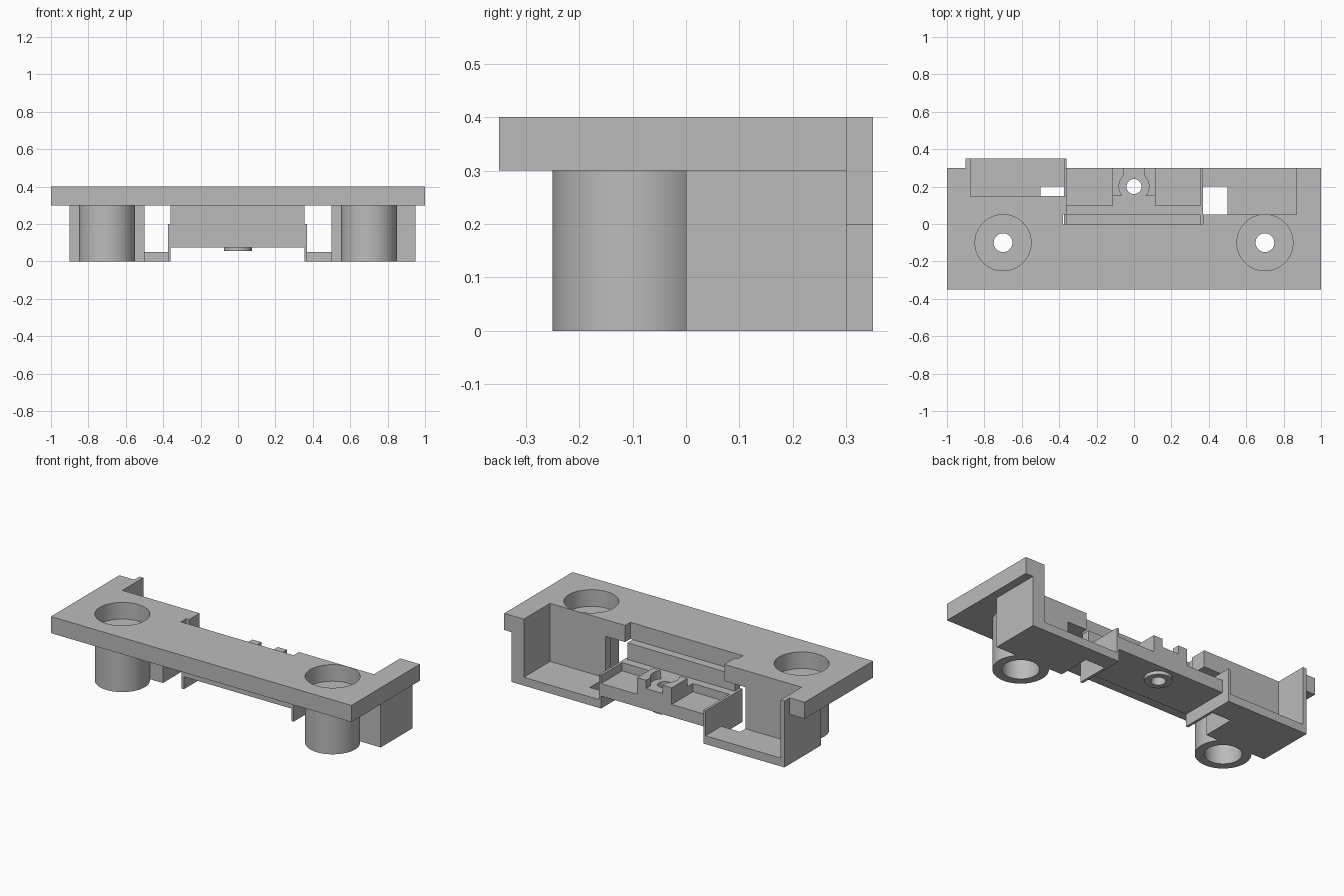
import bpy, bmesh, math

cube = bpy.data.objects.get("Cube")
if cube:
    bpy.data.objects.remove(cube, do_unlink=True)

grey = bpy.data.materials.new("plain_grey")
grey.use_nodes = True
GREY = (0.5, 0.5, 0.5, 1)
grey.diffuse_color = GREY
grey.node_tree.nodes["Principled BSDF"].inputs["Base Color"].default_value = GREY


def finish(name, bm):
    bmesh.ops.recalc_face_normals(bm, faces=bm.faces)
    mesh = bpy.data.meshes.new(name)
    bm.to_mesh(mesh)
    bm.free()
    mesh.materials.append(grey)
    obj = bpy.data.objects.new(name, mesh)
    bpy.context.collection.objects.link(obj)
    return obj


def prism(name, outline, z0, z1):
    """Extrude a flat outline from z0 to z1."""
    bm = bmesh.new()
    face = bm.faces.new([bm.verts.new((x, y, z0)) for x, y in outline])
    top = bmesh.ops.extrude_face_region(bm, geom=[face])["geom"]
    bmesh.ops.translate(bm, vec=(0, 0, z1 - z0),
                        verts=[v for v in top if isinstance(v, bmesh.types.BMVert)])
    return finish(name, bm)


def box(name, x0, x1, y0, y1, z0, z1):
    return prism(name, [(x0, y0), (x1, y0), (x1, y1), (x0, y1)], z0, z1)


def disc(name, x, y, r, z0, z1, n=64):
    ring = [(x + r * math.cos(2 * math.pi * i / n), y + r * math.sin(2 * math.pi * i / n))
            for i in range(n)]
    return prism(name, ring, z0, z1)


def cut(obj, cutter):
    cutter.hide_render = True
    mod = obj.modifiers.new("cut", "BOOLEAN")
    mod.operation, mod.solver, mod.object = "DIFFERENCE", "EXACT", cutter
    bpy.context.view_layer.objects.active = obj
    bpy.ops.object.modifier_apply(modifier=mod.name)
    bpy.data.objects.remove(cutter, do_unlink=True)


def smooth(obj):
    bpy.ops.object.select_all(action="DESELECT")
    obj.select_set(True)
    bpy.context.view_layer.objects.active = obj
    bpy.ops.object.shade_smooth_by_angle(angle=math.radians(30))


# Top plate with stepped rear edge
plate = prism("top_plate", [
    (-1, -.35), (1, -.35), (1, .3), (.87, .3), (.87, .05), (.37, .05), (.37, 0),
    (-.38, 0), (-.38, .05), (-.36, .05), (-.36, .15), (-.875, .15), (-.875, .35),
    (-.9, .35), (-.9, .3), (-1, .3)], .3, .4)

# Hollow screw posts below round recesses in the plate
for side, x in (("right", -.7), ("left", .7)):
    cut(plate, disc("recess_cutter", x, -.1, .15, .29, .5))
    post = disc(side + "_post", x, -.1, .15, 0, .3)
    cut(post, disc("bore_cutter", x, -.1, .1, -.1, .25))
    cut(post, disc("screw_cutter", x, -.1, .05, .2, .4))
    smooth(post)
smooth(plate)

# Side bays: front wall, end wall and floor with a slot by the divider
box("right_bay_front", -.9, -.5, 0, .15, 0, .3)
box("right_bay_end", -.9, -.875, .15, .35, 0, .3)
prism("right_bay_floor", [(-.875, .15), (-.5, .15), (-.5, .2), (-.375, .2),
                          (-.375, .35), (-.875, .35)], 0, .05)
box("left_bay_front", .5, .95, 0, .05, 0, .3)
box("left_bay_end", .87, .95, .05, .3, 0, .3)
prism("left_bay_floor", [(.87, .05), (.87, .3), (.37, .3), (.37, .2),
                         (.5, .2), (.5, .05)], 0, .05)

# Thin dividers beside the centre tray
box("right_divider", -.375, -.36, 0, .35, 0, .2)
box("left_divider", .355, .37, 0, .3, 0, .2)

# Centre tray: wall, low slab, raised rim and middle pad
box("tray_wall", -.36, .355, 0, .05, .075, .3)
slab = box("tray_slab", -.36, .355, .05, .3, .075, .15)
pad = prism("tray_rim", [(-.36, .05), (.355, .05), (.355, .1), (.115, .1), (.115, .3),
                         (-.115, .3), (-.115, .1), (-.36, .1)], .15, .2)
boss = disc("tray_boss", 0, .2, .075, .055, .075)
for part in (slab, pad, boss):
    cut(part, disc("pin_cutter", 0, .2, .04, 0, .4))
    smooth(part)

# Curved guide blocks on either side of the pin hole
for side, s in (("right", -1), ("left", 1)):
    block = box(side + "_guide", *sorted((s * .055, s * .115)), .15, .3, .2, .25)
    cut(block, disc("guide_cutter", 0, .2, .08, .1, .4))
    smooth(block)
